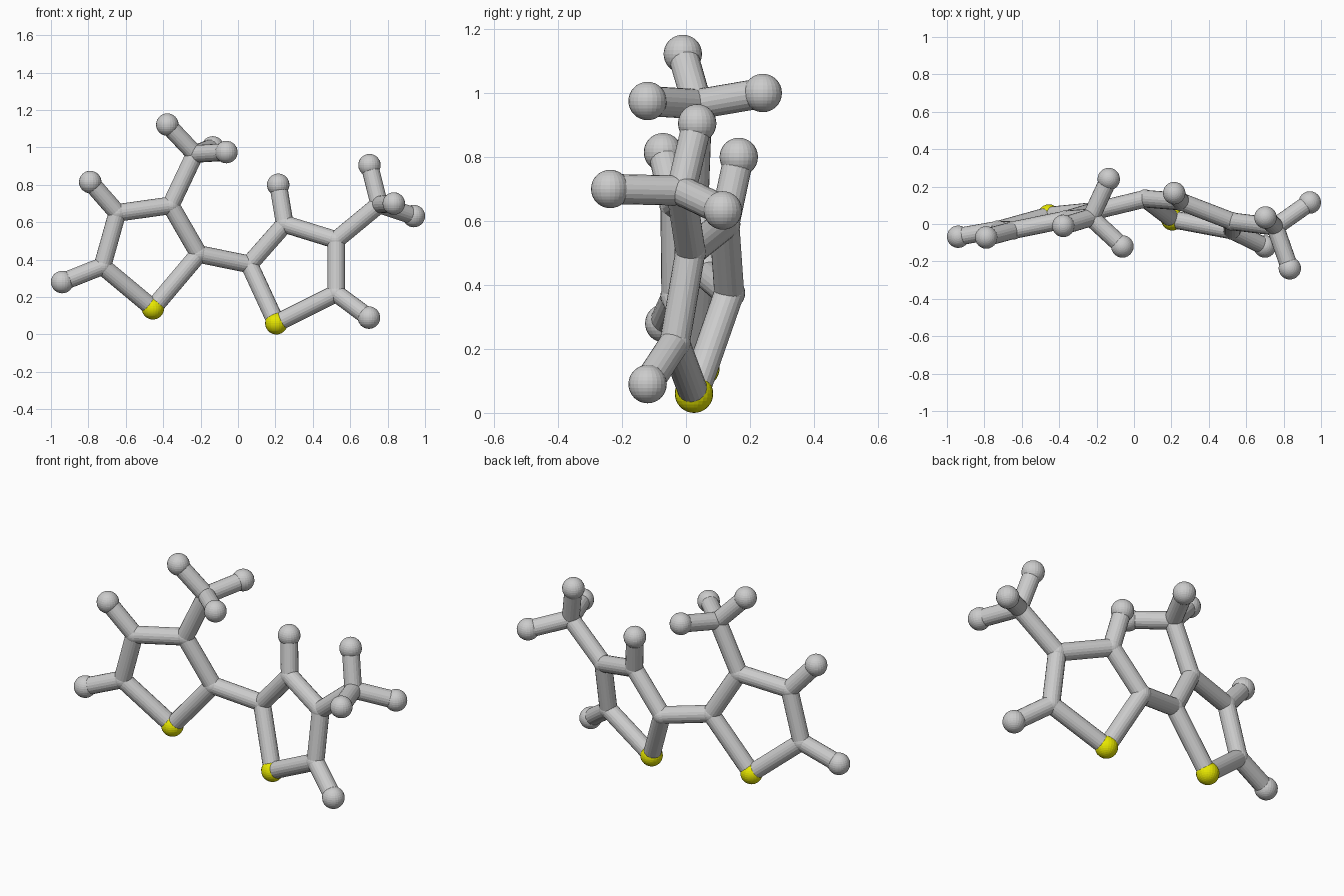
import bpy
from mathutils import Vector

if "Cube" in bpy.data.objects:
    bpy.data.objects.remove(bpy.data.objects["Cube"])

BOND_R, CARBON_R, HYDROGEN_R, SULFUR_R = 0.047, 0.05, 0.06, 0.06

# Atom centres: the first letter gives the element (L = left ring, R = right ring)
ATOMS = {
    "S_L": (-0.455, 0.045, 0.14), "C_L2": (-0.21, 0.07, 0.43),
    "C_L3": (-0.36, 0.025, 0.69), "C_L4": (-0.645, -0.033, 0.65),
    "C_L5": (-0.725, -0.03, 0.365), "C_Lmethyl": (-0.23, 0.035, 0.965),
    "H_L4": (-0.79, -0.072, 0.815), "H_L5": (-0.94, -0.068, 0.28),
    "H_La": (-0.378, -0.01, 1.122), "H_Lb": (-0.135, 0.24, 1.0),
    "H_Lc": (-0.062, -0.12, 0.975),
    "S_R": (0.205, 0.025, 0.06), "C_R2": (0.06, 0.135, 0.375),
    "C_R3": (0.25, 0.12, 0.59), "C_R4": (0.525, 0.014, 0.505),
    "C_R5": (0.525, -0.035, 0.22), "C_Rmethyl": (0.755, -0.015, 0.695),
    "H_R3": (0.215, 0.165, 0.80), "H_R5": (0.70, -0.12, 0.09),
    "H_Ra": (0.703, 0.035, 0.905), "H_Rb": (0.833, -0.237, 0.70),
    "H_Rc": (0.94, 0.115, 0.633),
}

# Bonds: ring outlines, link between rings, then side groups
BONDS = [("C_L2", "C_R2")]
for s in "LR":
    ring = [f"S_{s}"] + [f"C_{s}{i}" for i in (2, 3, 4, 5)]
    BONDS += list(zip(ring, ring[1:] + ring[:1]))
    BONDS += [(f"C_{s}5", f"H_{s}5")]
    BONDS += [(f"C_{s}methyl", f"H_{s}{k}") for k in "abc"]
BONDS += [("C_L4", "H_L4"), ("C_L3", "C_Lmethyl"),
          ("C_R3", "H_R3"), ("C_R4", "C_Rmethyl")]

yellow = bpy.data.materials.new("sulfur_yellow")
yellow.diffuse_color = (0.8, 0.8, 0.0, 1)
yellow.use_nodes = True
yellow.node_tree.nodes["Principled BSDF"].inputs["Base Color"].default_value = yellow.diffuse_color

KINDS = {"C": ("carbon_atom", CARBON_R), "H": ("hydrogen_atom", HYDROGEN_R),
         "S": ("sulfur_atom", SULFUR_R)}


def add_atom(key, pos):
    name, radius = KINDS[key[0]]
    bpy.ops.mesh.primitive_uv_sphere_add(segments=24, ring_count=16,
                                         radius=radius, location=pos)
    ob = bpy.context.object
    ob.name = name
    if key[0] == "S":
        ob.data.materials.append(yellow)


def add_bond(a, b):
    a, b = Vector(a), Vector(b)
    d = b - a
    bpy.ops.mesh.primitive_cylinder_add(
        vertices=20, radius=BOND_R, depth=d.length, location=(a + b) / 2,
        rotation=d.to_track_quat('Z', 'Y').to_euler())
    bpy.context.object.name = "bond"


for key, pos in ATOMS.items():
    add_atom(key, pos)
for a, b in BONDS:
    add_bond(ATOMS[a], ATOMS[b])
